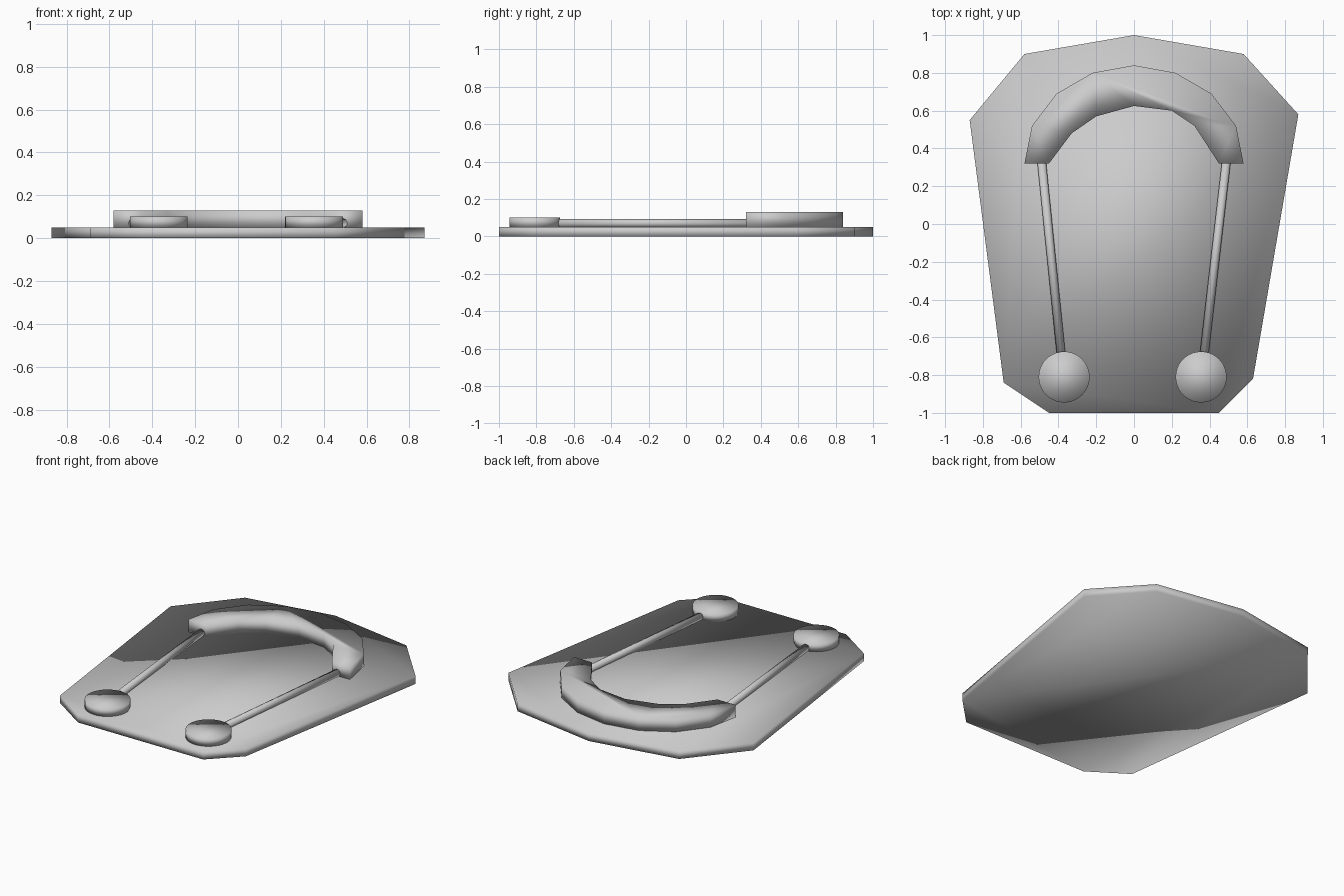
import bpy, bmesh, math
from mathutils import Vector

cube = bpy.data.objects.get("Cube")
if cube:
    bpy.data.objects.remove(cube, do_unlink=True)

grey = bpy.data.materials.new("light_grey")
grey.use_nodes = True
colour = (0.6, 0.6, 0.6, 1)
grey.diffuse_color = colour
grey.node_tree.nodes["Principled BSDF"].inputs["Base Color"].default_value = colour


def finish(name, bm):
    """Turn a bmesh into a softly shaded grey object."""
    bmesh.ops.recalc_face_normals(bm, faces=bm.faces)
    for face in bm.faces:
        face.smooth = True
    mesh = bpy.data.meshes.new(name)
    bm.to_mesh(mesh)
    bm.free()
    mesh.materials.append(grey)
    obj = bpy.data.objects.new(name, mesh)
    bpy.context.collection.objects.link(obj)
    return obj


def slab(name, outline, bottom, top):
    """Extrude a flat outline upwards."""
    bm = bmesh.new()
    base = bm.faces.new([bm.verts.new((x, y, bottom)) for x, y in outline])
    raised = bmesh.ops.extrude_face_region(bm, geom=[base], use_keep_orig=True)
    verts = [v for v in raised["geom"] if isinstance(v, bmesh.types.BMVert)]
    bmesh.ops.translate(bm, vec=(0, 0, top - bottom), verts=verts)
    return finish(name, bm)


def rod(name, start, end, radius, sides):
    """Slim bar between two points."""
    a, b = Vector(start), Vector(end)
    bm = bmesh.new()
    bmesh.ops.create_cone(bm, cap_ends=True, segments=sides, radius1=radius,
                          radius2=radius, depth=(b - a).length)
    turn = (b - a).to_track_quat('Z', 'Y').to_matrix()
    bmesh.ops.rotate(bm, matrix=turn, verts=bm.verts)
    bmesh.ops.translate(bm, vec=(a + b) / 2, verts=bm.verts)
    return finish(name, bm)


# Base plate
slab("base_plate", [(-0.87, 0.55), (-0.69, -0.84), (-0.45, -1), (0.45, -1), (0.63, -0.82),
                    (0.87, 0.58), (0.58, 0.9), (0, 1), (-0.58, 0.9)], 0, 0.05)

# Curved band at the back
outer = [(-0.58, 0.32), (-0.54, 0.52), (-0.41, 0.69), (-0.22, 0.8), (0, 0.84),
         (0.22, 0.8), (0.41, 0.69), (0.54, 0.52), (0.58, 0.32)]
inner = [(0.45, 0.32), (0.32, 0.52), (0.2, 0.6), (0, 0.625),
         (-0.2, 0.57), (-0.33, 0.48), (-0.45, 0.32)]
slab("arched_band", outer + inner, 0.05, 0.13)

# Straight rods and round pads on each side
for side, sign, pad_x in (("left", 1, 0.355), ("right", -1, -0.37)):
    rod(side + "_rod", (sign * 0.49, 0.34, 0.07), (pad_x + sign * 0.015, -0.7, 0.07), 0.023, 8)
    rod(side + "_pad", (pad_x, -0.81, 0.05), (pad_x, -0.81, 0.1), 0.135, 40)
